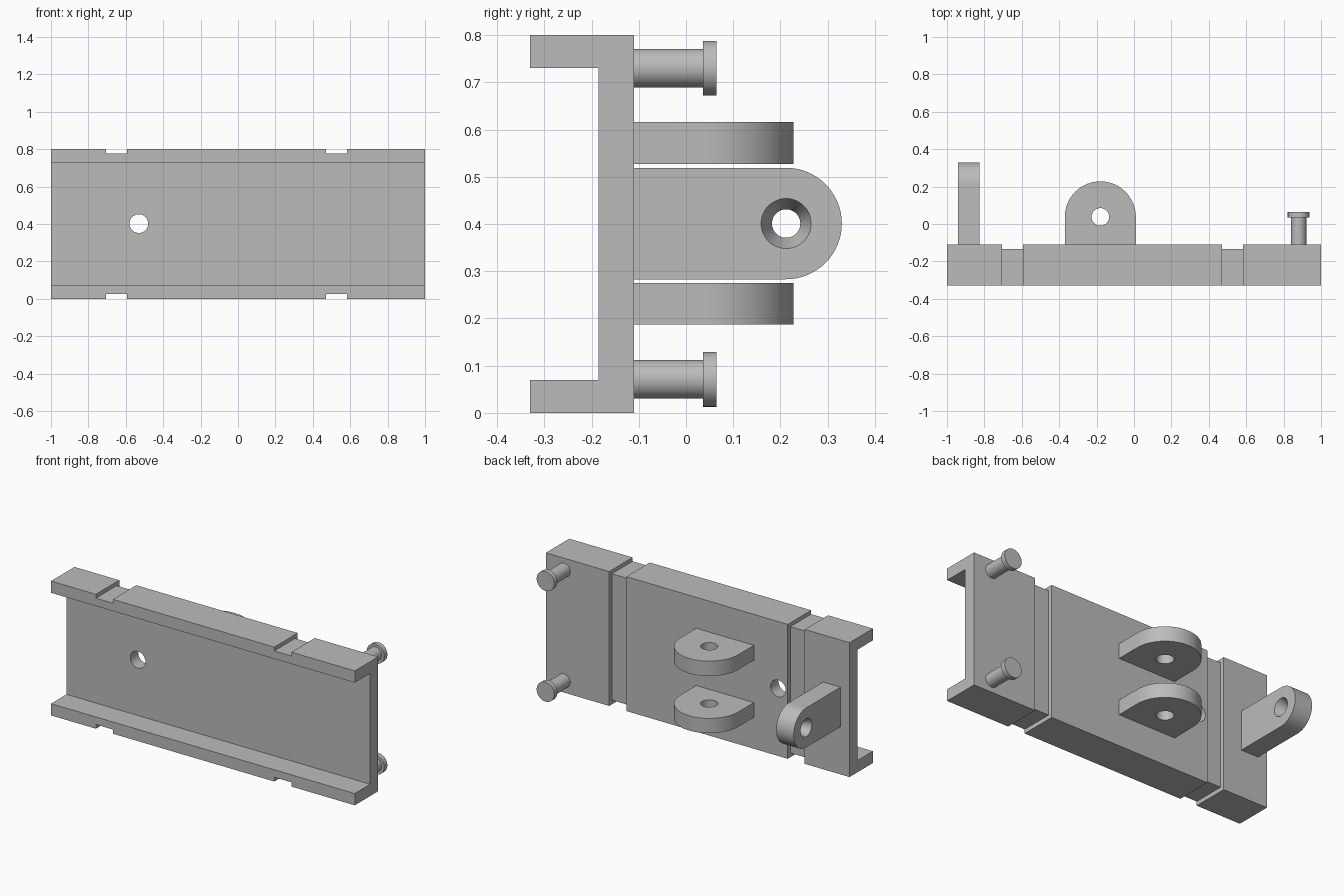
import bpy, bmesh
from math import pi, sin, cos, radians
from mathutils import Matrix, Vector

cube = bpy.data.objects.get("Cube")
if cube:
    bpy.data.objects.remove(cube, do_unlink=True)

grey = bpy.data.materials.new("plain_grey")
grey.use_nodes = True
grey.diffuse_color = (0.5, 0.5, 0.5, 1)
grey.node_tree.nodes["Principled BSDF"].inputs["Base Color"].default_value = (0.5, 0.5, 0.5, 1)

X, Y, Z = Vector((1, 0, 0)), Vector((0, 1, 0)), Vector((0, 0, 1))


def finish(name, bm):
    bmesh.ops.recalc_face_normals(bm, faces=bm.faces)
    mesh = bpy.data.meshes.new(name)
    bm.to_mesh(mesh)
    bm.free()
    mesh.materials.append(grey)
    obj = bpy.data.objects.new(name, mesh)
    bpy.context.collection.objects.link(obj)
    return obj


def prism(name, points, u, v, axis, start, end):
    """Extrude a 2D outline, laid out on u and v, along axis."""
    bm = bmesh.new()
    face = bm.faces.new([bm.verts.new(u * a + v * b + axis * start) for a, b in points])
    grown = bmesh.ops.extrude_face_region(bm, geom=[face])["geom"]
    bmesh.ops.translate(bm, vec=axis * (end - start),
                        verts=[e for e in grown if isinstance(e, bmesh.types.BMVert)])
    return finish(name, bm)


def turned(name, profile, centre, axis):
    """Revolve (radius, height) rings about axis, with closed ends."""
    bm = bmesh.new()
    side, up = (Y, Z) if axis == X else (X, Z) if axis == Y else (X, Y)
    n = 48
    rings = [[bm.verts.new(Vector(centre) + axis * h
                           + (side * cos(2 * pi * i / n) + up * sin(2 * pi * i / n)) * r)
              for i in range(n)] for r, h in profile]
    for a, b in zip(rings, rings[1:]):
        for i in range(n):
            j = (i + 1) % n
            bm.faces.new((a[i], a[j], b[j], b[i]))
    bm.faces.new(rings[0])
    bm.faces.new(rings[-1])
    return finish(name, bm)


def cut(obj, cutter):
    """Subtract the cutter, then discard it."""
    mod = obj.modifiers.new("cut", "BOOLEAN")
    mod.operation = "DIFFERENCE"
    mod.solver = "EXACT"
    mod.object = cutter
    select(obj)
    bpy.ops.object.modifier_apply(modifier=mod.name)
    bpy.data.objects.remove(cutter, do_unlink=True)


def select(obj):
    bpy.ops.object.select_all(action="DESELECT")
    obj.select_set(True)
    bpy.context.view_layer.objects.active = obj


def smooth(obj):
    select(obj)
    bpy.ops.object.shade_smooth_by_angle(angle=radians(30))


def tongue(centre, radius, tip, base):
    """Outline with a straight base and a rounded tip."""
    arc = [(centre + radius * cos(pi * i / 32), tip + radius * sin(pi * i / 32))
           for i in range(33)]
    return [(centre - radius, base), (centre + radius, base)] + arc


BACK = -0.11

# Channel: web with two forward flanges
channel = prism("channel", [(-0.33, 0), (BACK, 0), (BACK, 0.8), (-0.33, 0.8),
                            (-0.33, 0.73), (-0.185, 0.73), (-0.185, 0.07), (-0.33, 0.07)],
                Y, Z, X, -1, 1)

# Shallow grooves wrapping the top, back and bottom
groove = [(-0.4, -0.1), (0, -0.1), (0, 0.9), (-0.4, 0.9),
          (-0.4, 0.777), (-0.135, 0.777), (-0.135, 0.025), (-0.4, 0.025)]
for x0, x1 in ((-0.705, -0.593), (0.47, 0.583)):
    cut(channel, prism("groove_cutter", groove, Y, Z, X, x0, x1))

# Round hole through the web
cut(channel, turned("hole_cutter", [(0.05, -0.1), (0.05, 0.1)], (-0.53, -0.15, 0.402), Y))
smooth(channel)

# Pair of horizontal clevis ears
for name, z0, z1 in (("lower_ear", 0.187, 0.275), ("upper_ear", 0.527, 0.616)):
    ear = prism(name, tongue(-0.18, 0.19, 0.038, BACK), X, Y, Z, z0, z1)
    cut(ear, turned("ear_cutter", [(0.047, z0 - 0.1), (0.047, z1 + 0.1)], (-0.18, 0.038, 0), Z))
    smooth(ear)

# Vertical lug with a hole flared on both sides
lug = prism("side_lug", [(b, a) for a, b in tongue(0.401, 0.118, 0.212, BACK)],
            Y, Z, X, -0.94, -0.825)
cut(lug, turned("flare_cutter", [(0.053, -0.1), (0.053, -0.0575), (0.03, 0), (0.053, 0.0575),
                                 (0.053, 0.1)], (-0.8825, 0.212, 0.401), X))
smooth(lug)

# Headed pins
for name, z in (("lower_pin", 0.071), ("upper_pin", 0.73)):
    smooth(turned(name, [(0.041, BACK), (0.041, 0.036), (0.058, 0.036), (0.058, 0.065)],
                  (0.88, 0, z), Y))
